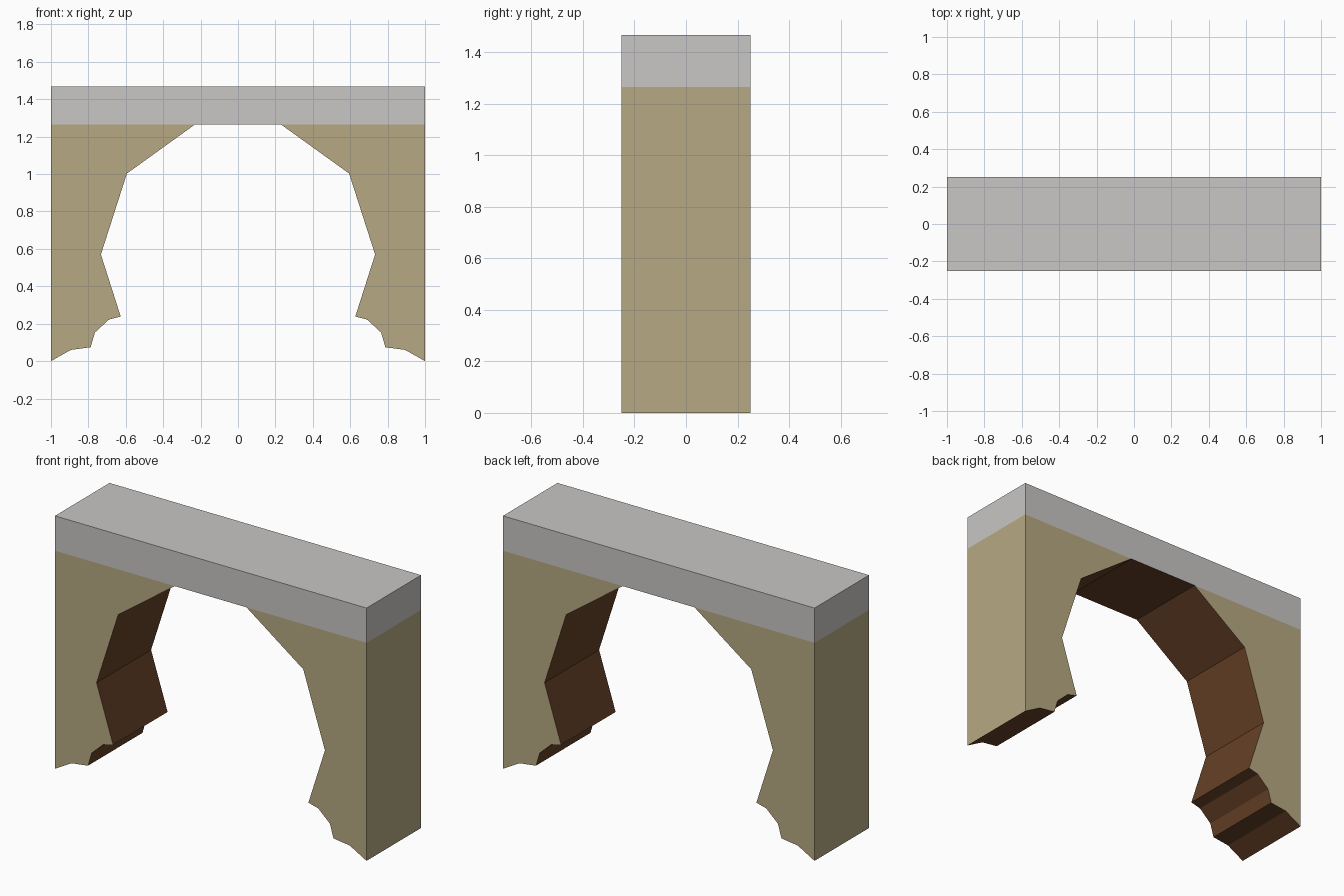
import bpy

if "Cube" in bpy.data.objects:
    bpy.data.objects.remove(bpy.data.objects["Cube"])

HALF_DEPTH = 0.25
SPRING, TOP = 1.265, 1.467   # underside and top of the lintel
CROWN = 0.23                 # half width of the flat arch crown


def srgb(r, g, b):
    lin = lambda c: ((c / 255 + 0.055) / 1.055) ** 2.4
    return (lin(r), lin(g), lin(b), 1.0)


def material(name, colour):
    m = bpy.data.materials.new(name)
    m.diffuse_color = colour
    m.use_nodes = True
    m.node_tree.nodes["Principled BSDF"].inputs["Base Color"].default_value = m.diffuse_color
    return m


stone = material("grey stone", srgb(201, 199, 197))
sand = material("sand wall", srgb(183, 169, 131))
brown = material("dark brown soffit", srgb(102, 65, 38))


def extrude_outline(name, outline, mats, edge_slot):
    """Extrude a counter-clockwise x-z outline along y.
    edge_slot(a, b) gives the material slot of a side face, None leaves it open."""
    n = len(outline)
    verts = [(x, y, z) for y in (-HALF_DEPTH, HALF_DEPTH) for x, z in outline]
    faces = [tuple(range(n)), tuple(range(2 * n - 1, n - 1, -1))]
    slots = [0, 0]
    for i in range(n):
        j = (i + 1) % n
        slot = edge_slot(outline[i], outline[j])
        if slot is not None:
            faces.append((j, i, n + i, n + j))
            slots.append(slot)
    mesh = bpy.data.meshes.new(name)
    mesh.from_pydata(verts, [], faces)
    for m in mats:
        mesh.materials.append(m)
    for poly, slot in zip(mesh.polygons, slots):
        poly.material_index = slot
    mesh.update()
    obj = bpy.data.objects.new(name, mesh)
    bpy.context.collection.objects.link(obj)
    return obj


# Piers: outer wall is sand, the arch and stepped foot are brown, top is open
def pier_slot(a, b):
    if a[1] == SPRING and b[1] == SPRING:
        return None
    return 0 if abs(a[0]) == 1 and abs(b[0]) == 1 else 1


pier = [(1, 0), (1, SPRING), (CROWN, SPRING), (0.594, 1.003), (0.733, 0.57),
        (0.627, 0.238), (0.69, 0.222), (0.765, 0.153), (0.788, 0.074),
        (0.893, 0.06)]
extrude_outline("right_pier", pier, [sand, brown], pier_slot)
extrude_outline("left_pier", [(-x, z) for x, z in reversed(pier)],
                [sand, brown], pier_slot)


# Lintel: grey block with a brown soffit between the piers
def lintel_slot(a, b):
    if a[1] == SPRING and b[1] == SPRING:
        return 1 if abs(a[0]) == CROWN and abs(b[0]) == CROWN else None
    return 0


extrude_outline("lintel", [(-1, SPRING), (-CROWN, SPRING), (CROWN, SPRING),
                           (1, SPRING), (1, TOP), (-1, TOP)],
                [stone, brown], lintel_slot)
